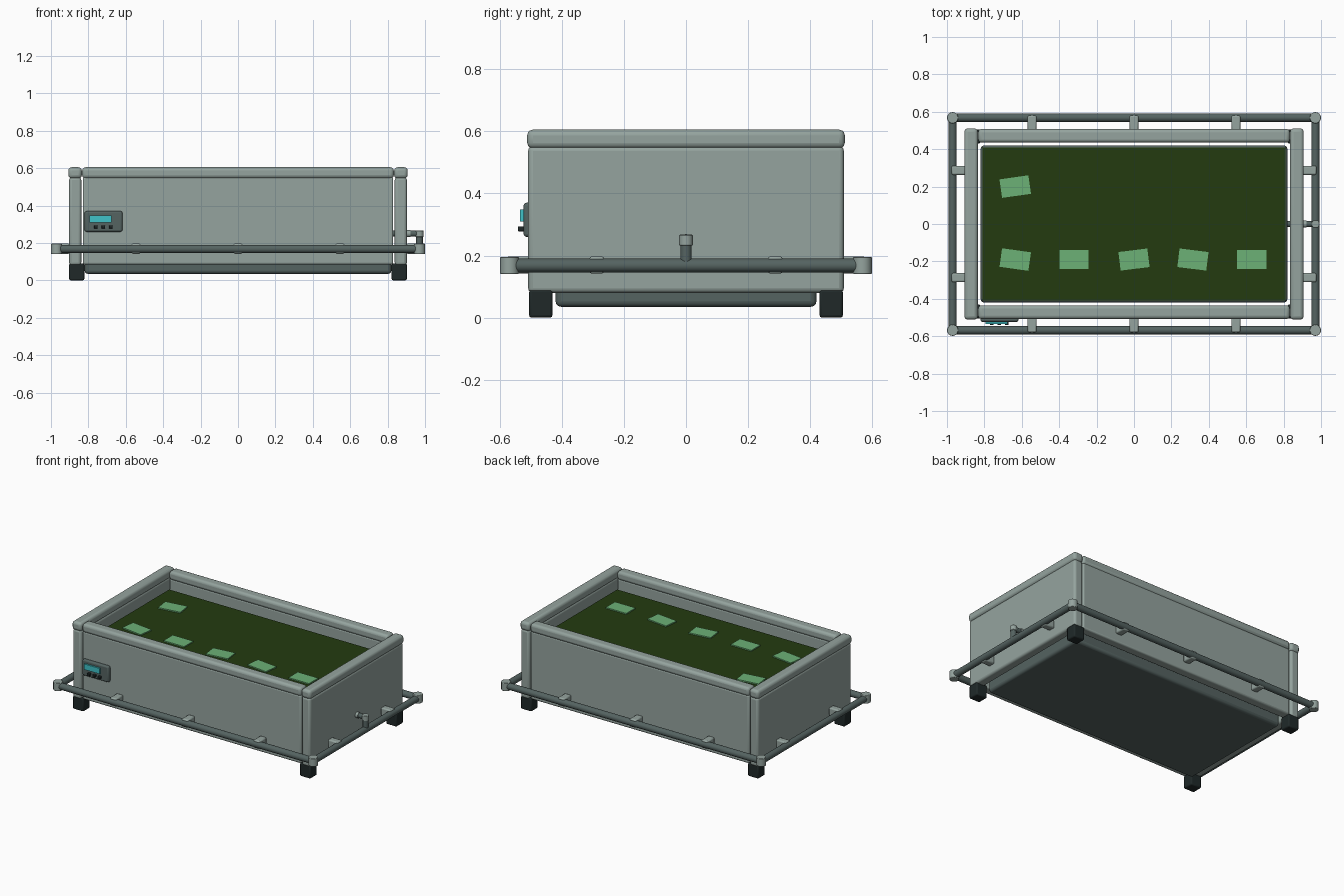
import bpy
from math import radians
from mathutils import Vector

if "Cube" in bpy.data.objects:
    bpy.data.objects.remove(bpy.data.objects["Cube"])


def make_material(name, rgb):
    m = bpy.data.materials.new(name)
    m.use_nodes = True
    m.diffuse_color = (*rgb, 1)
    m.node_tree.nodes["Principled BSDF"].inputs["Base Color"].default_value = (*rgb, 1)
    return m


PANEL = make_material("pale grey green", (0.30, 0.37, 0.345))
STEEL = make_material("dark grey green", (0.09, 0.125, 0.12))
RUBBER = make_material("black rubber", (0.014, 0.022, 0.022))
SOIL = make_material("dark moss", (0.017, 0.044, 0.005))
LEAF = make_material("leaf green", (0.15, 0.44, 0.18))
SCREEN = make_material("cyan screen", (0.05, 0.54, 0.58))


def finish(ob, name, mat):
    ob.name = name
    ob.data.materials.append(mat)
    bpy.ops.object.shade_smooth_by_angle(angle=radians(35))
    return ob


def box(name, x, y, z, mat, bevel=0.0, segments=3):
    """Box given by its (low, high) range on each axis."""
    spans = (x, y, z)
    bpy.ops.mesh.primitive_cube_add(size=1, location=[sum(s) / 2 for s in spans])
    ob = bpy.context.object
    ob.scale = [s[1] - s[0] for s in spans]
    bpy.ops.object.transform_apply(location=False, rotation=False, scale=True)
    if bevel:
        mod = ob.modifiers.new("soft edges", "BEVEL")
        mod.width, mod.segments = bevel, segments
    return finish(ob, name, mat)


def tube(name, a, b, radius, mat, bevel=0.0):
    """Cylinder running from point a to point b."""
    a, b = Vector(a), Vector(b)
    bpy.ops.mesh.primitive_cylinder_add(vertices=24, radius=radius, depth=(b - a).length,
                                        location=(a + b) / 2)
    ob = bpy.context.object
    ob.rotation_euler = (b - a).to_track_quat("Z", "Y").to_euler()
    if bevel:
        mod = ob.modifiers.new("soft edges", "BEVEL")
        mod.width, mod.segments, mod.limit_method = bevel, 2, "ANGLE"
    return finish(ob, name, mat)


def span(side, low, high):
    """Range mirrored to the given side of the origin."""
    return tuple(sorted((side * low, side * high)))


# Inner tray with its planted surface
box("inner_tray", (-0.82, 0.82), (-0.42, 0.42), (0.035, 0.492), STEEL, 0.018)
box("soil", (-0.81, 0.81), (-0.41, 0.41), (0.485, 0.495), SOIL)

# Green mats lying on the soil: x, y, turn
mats = [(-0.635, 0.2, 8), (-0.635, -0.19, -8), (-0.32, -0.19, 0),
        (0, -0.19, 7), (0.315, -0.19, -7), (0.63, -0.19, 0)]
for x, y, turn in mats:
    leaf = box("leaf_mat", (x - 0.078, x + 0.078), (y - 0.05, y + 0.05),
               (0.495, 0.503), LEAF)
    leaf.rotation_euler.z = radians(turn)

# Outer walls and their padded rims
for s, side in ((-1, "front"), (1, "back")):
    wall_y = span(s, 0.44, 0.503)
    box(side + "_wall", (-0.83, 0.83), wall_y, (0.085, 0.552), PANEL, 0.01)
    box(side + "_rim", (-0.833, 0.833), span(s, 0.435, 0.508), (0.545, 0.605), PANEL, 0.018)
for s, side in ((-1, "right"), (1, "left")):
    box(side + "_wall", span(s, 0.838, 0.903), (-0.508, 0.508), (0.08, 0.552), PANEL, 0.015)
    box(side + "_rim", span(s, 0.835, 0.907), (-0.511, 0.511), (0.545, 0.605), PANEL, 0.018)

# Feet and rounded rail joints at the four corners
RX, RY, RZ = 0.97, 0.568, 0.168
for sx in (-1, 1):
    for sy in (-1, 1):
        box("foot", span(sx, 0.822, 0.903), span(sy, 0.43, 0.505), (0, 0.09), RUBBER, 0.008, 2)
        tube("rail_joint", (sx * RX, sy * RY, 0.14), (sx * RX, sy * RY, 0.196),
             0.03, PANEL, 0.003)

# Bumper rails around the base, held by brackets
for s in (-1, 1):
    tube("long_rail", (-RX, s * RY, RZ), (RX, s * RY, RZ), 0.022, STEEL)
    tube("short_rail", (s * RX, -RY, RZ), (s * RX, RY, RZ), 0.022, STEEL)
    for x in (-0.545, 0, 0.545):
        box("rail_bracket", (x - 0.024, x + 0.024), span(s, 0.5, 0.579),
            (0.142, 0.197), PANEL, 0.008, 2)
    for y in (-0.287, 0.287):
        box("rail_bracket", span(s, 0.9, 0.975), (y - 0.024, y + 0.024),
            (0.142, 0.197), PANEL, 0.008, 2)

# Water inlet rising from the left rail and entering the wall
tube("inlet_stem", (RX, 0, RZ), (RX, 0, 0.24), 0.018, STEEL)
tube("inlet_cap", (RX, 0, 0.232), (RX, 0, 0.267), 0.022, PANEL, 0.003)
tube("inlet_pipe", (0.815, 0, 0.25), (RX, 0, 0.25), 0.016, STEEL)
tube("inlet_collar", (0.9, 0, 0.25), (0.922, 0, 0.25), 0.019, PANEL)

# Control panel on the front wall
box("control_panel", (-0.82, -0.618), (-0.523, -0.495), (0.26, 0.37), STEEL, 0.01)
box("display", (-0.795, -0.677), (-0.534, -0.52), (0.31, 0.348), SCREEN)
for x in (-0.76, -0.72, -0.68):
    box("button", (x - 0.01, x + 0.01), (-0.541, -0.52), (0.278, 0.294), RUBBER, 0.003, 2)
